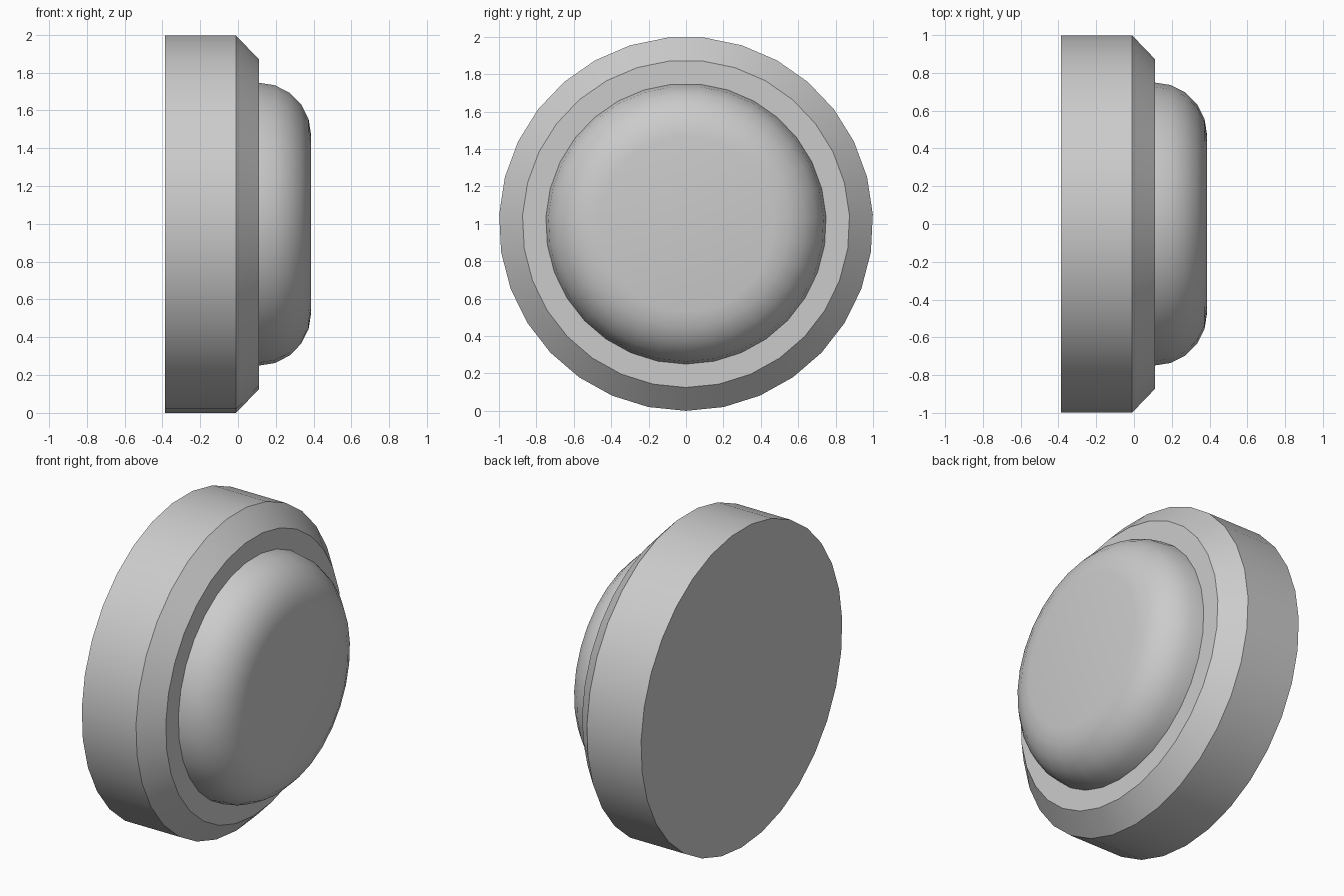
import bpy, bmesh, math

if "Cube" in bpy.data.objects:
    bpy.data.objects.remove(bpy.data.objects["Cube"])

SIDES = 31


def lathe_x(name, profile):
    """Closed solid turned around the x axis from (x, radius) points."""
    bm = bmesh.new()
    rings = []
    for x, r in profile:
        ring = []
        for i in range(SIDES):
            a = -math.pi / 2 + 2 * math.pi * i / SIDES
            ring.append(bm.verts.new((x, r * math.cos(a), 1 + r * math.sin(a))))
        rings.append(ring)
    for lo, hi in zip(rings, rings[1:]):
        for i in range(SIDES):
            j = (i + 1) % SIDES
            bm.faces.new((lo[i], lo[j], hi[j], hi[i]))
    bm.faces.new(rings[0])
    bm.faces.new(rings[-1])
    bmesh.ops.recalc_face_normals(bm, faces=bm.faces)
    mesh = bpy.data.meshes.new(name)
    bm.to_mesh(mesh)
    bm.free()
    obj = bpy.data.objects.new(name, mesh)
    bpy.context.collection.objects.link(obj)
    bpy.ops.object.select_all(action='DESELECT')
    obj.select_set(True)
    bpy.context.view_layer.objects.active = obj
    bpy.ops.object.shade_smooth_by_angle(angle=math.radians(30))
    return obj


# Stepped knob: chamfered disc, flat ledge, rounded cap in one turned profile
profile = [(-0.387, 1.0), (-0.01, 1.0), (0.11, 0.875), (0.11, 0.75)]
# Rounded shoulder of the cap: quarter ellipse from the rim to the flat face
STEPS = 5
for k in range(1, STEPS + 1):
    t = math.pi / 2 * k / STEPS
    profile.append((0.11 + 0.277 * math.sin(t), 0.47 + 0.28 * math.cos(t)))
lathe_x("round_button", profile)
